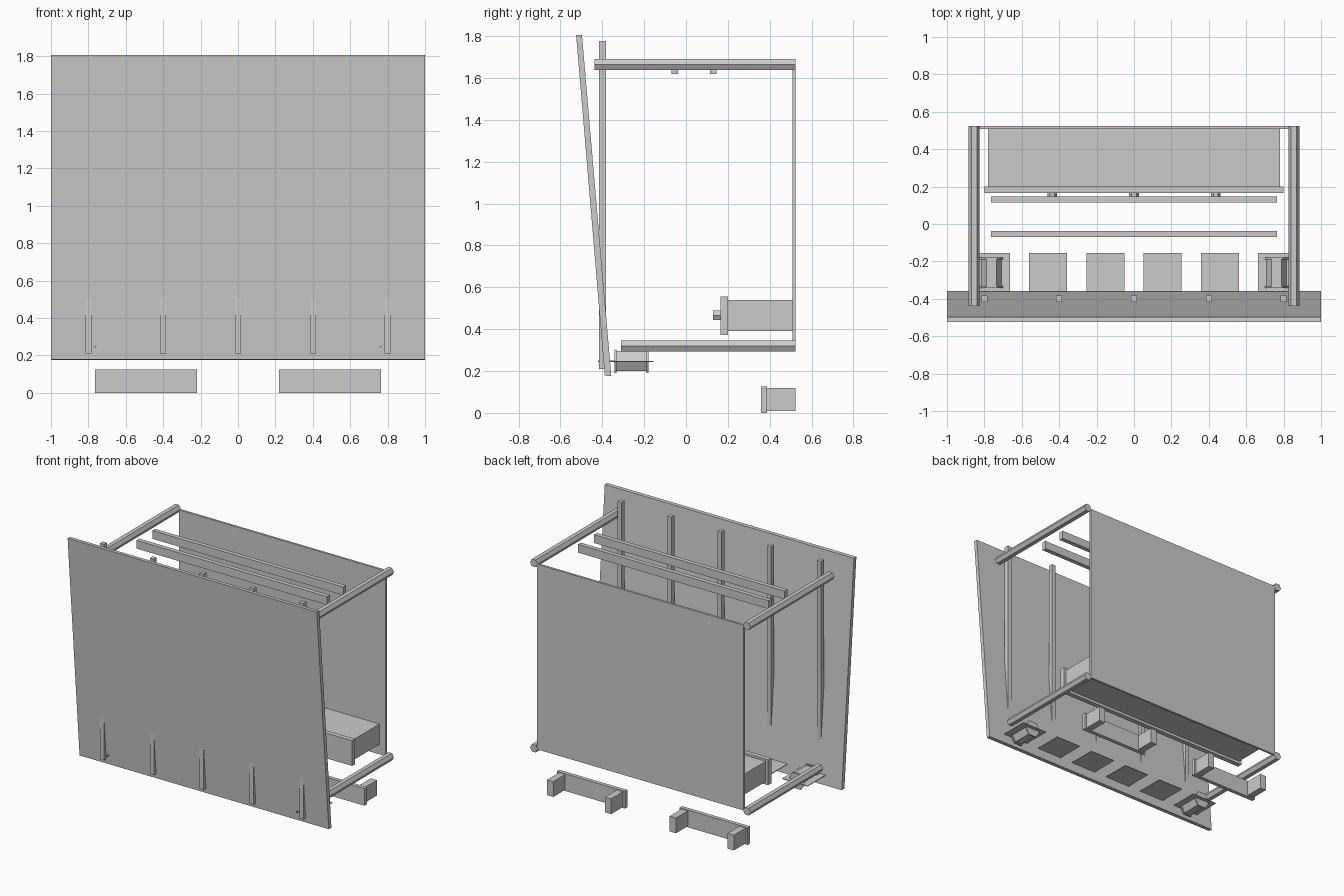
import bpy, bmesh, math
from mathutils import Matrix

if "Cube" in bpy.data.objects:
    bpy.data.objects.remove(bpy.data.objects["Cube"])

grey = bpy.data.materials.new("plain grey")
grey.diffuse_color = (0.6, 0.6, 0.6, 1)
grey.use_nodes = True
grey.node_tree.nodes["Principled BSDF"].inputs["Base Color"].default_value = grey.diffuse_color


def finish(name, bm):
    bmesh.ops.recalc_face_normals(bm, faces=bm.faces)
    me = bpy.data.meshes.new(name)
    bm.to_mesh(me)
    bm.free()
    me.materials.append(grey)
    ob = bpy.data.objects.new(name, me)
    bpy.context.collection.objects.link(ob)
    return ob


def box(name, x0, x1, y0, y1, z0, z1):
    bm = bmesh.new()
    m = Matrix.Translation(((x0 + x1) / 2, (y0 + y1) / 2, (z0 + z1) / 2))
    m = m @ Matrix.Diagonal((x1 - x0, y1 - y0, z1 - z0, 1))
    bmesh.ops.create_cube(bm, size=1, matrix=m)
    return finish(name, bm)


def hex_rod(name, x, y0, y1, z, r, sides=6):
    # prism along y, corners pointing sideways
    bm = bmesh.new()
    m = Matrix.Translation((x, (y0 + y1) / 2, z)) @ Matrix.Rotation(math.pi / 2, 4, 'X')
    bmesh.ops.create_cone(bm, cap_ends=True, segments=sides, radius1=r, radius2=r,
                          depth=y1 - y0, matrix=m)
    # put a corner on the +x axis whatever the primitive's start angle
    a = min((math.atan2(v.co.z - z, v.co.x - x) % (2 * math.pi / sides)) for v in bm.verts)
    if 1e-3 < a < 2 * math.pi / sides - 1e-3:
        bmesh.ops.rotate(bm, verts=bm.verts, cent=(x, 0, z), matrix=Matrix.Rotation(a, 3, 'Y'))
    return finish(name, bm)


# leaning front panel, from its side profile
bm = bmesh.new()
profile = [(-0.388, 0.178), (-0.357, 0.176), (-0.497, 1.805), (-0.525, 1.806)]
f = bm.faces.new([bm.verts.new((-1, y, z)) for y, z in profile])
ext = bmesh.ops.extrude_face_region(bm, geom=[f])
bmesh.ops.translate(bm, vec=(2, 0, 0),
                    verts=[v for v in ext["geom"] if isinstance(v, bmesh.types.BMVert)])
finish("front_panel", bm)

# upright battens crossing the front panel
for i in range(5):
    x = -0.8 + 0.4 * i
    box("front_batten", x - 0.016, x + 0.016, -0.416, -0.383, 0.21, 1.777)

# back panel
box("back_panel", -0.829, 0.829, 0.508, 0.524, 0.32, 1.663)

# two overhead rails
for y in (-0.054, 0.13):
    box("overhead_rail", -0.765, 0.765, y - 0.016, y + 0.016, 1.62, 1.68)

# rear drawer box with front plate and knobs
box("drawer_box", -0.78, 0.78, 0.198, 0.515, 0.392, 0.54)
box("drawer_front", -0.80, 0.80, 0.165, 0.2, 0.372, 0.555)
for x in (-0.437, 0, 0.437):
    hex_rod("drawer_knob", x, 0.128, 0.167, 0.466, 0.026)

# thin square pads behind the front panel
for x in (-0.765, -0.46, -0.153, 0.153, 0.46, 0.765):
    box("floor_pad", x - 0.102, x + 0.102, -0.36, -0.155, 0.244, 0.249)

for s in (-1, 1):
    # side bars, top and bottom
    hex_rod("top_side_bar", s * 0.855, -0.438, 0.524, 1.664, 0.03)
    hex_rod("bottom_side_bar", s * 0.855, -0.31, 0.524, 0.32, 0.03)
    # roller with rims and pin
    cx = s * 0.762
    hex_rod("roller", cx, -0.335, -0.18, 0.247, 0.055)
    for y in (-0.336, -0.184):
        hex_rod("roller_rim", cx, y - 0.005, y + 0.005, 0.247, 0.064)
    hex_rod("roller_pin", cx, -0.42, -0.33, 0.247, 0.005)
    # foot: front plate with two flanges
    a, b = sorted((s * 0.22, s * 0.765))
    box("foot_plate", a, b, 0.358, 0.386, 0, 0.125)
    for x in (a + 0.015, b - 0.065):
        box("foot_flange", x, x + 0.05, 0.384, 0.522, 0.008, 0.119)
